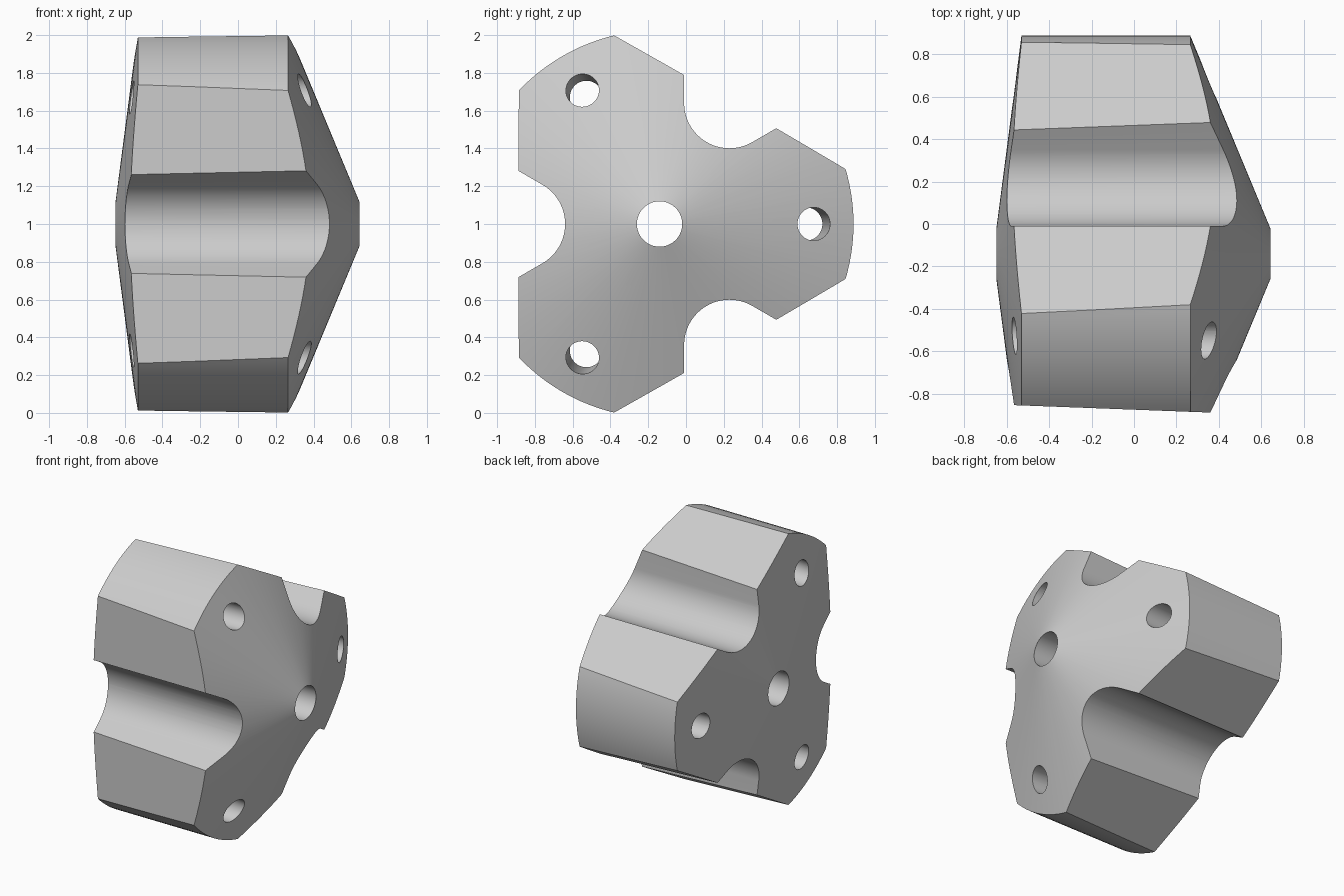
import bpy, bmesh
from math import cos, sin, tan, pi, radians
from mathutils import Matrix, Vector

cube = bpy.data.objects.get("Cube")
if cube:
    bpy.data.objects.remove(cube, do_unlink=True)

grey = bpy.data.materials.new("plain_grey")
grey.use_nodes = True
colour = (0.6, 0.6, 0.6, 1)
grey.diffuse_color = colour
grey.node_tree.nodes["Principled BSDF"].inputs["Base Color"].default_value = colour


def make_object(name, bm):
    bmesh.ops.recalc_face_normals(bm, faces=bm.faces)
    mesh = bpy.data.meshes.new(name)
    bm.to_mesh(mesh)
    bm.free()
    mesh.materials.append(grey)
    obj = bpy.data.objects.new(name, mesh)
    bpy.context.collection.objects.link(obj)
    return obj


def loft(name, back, front, turn=0):
    """Solid between two matching (y, z) sections at x = -1 and x = 1."""
    bm = bmesh.new()
    rings = [[bm.verts.new((x, y, z)) for y, z in section]
             for x, section in ((-1, back), (1, front))]
    for ring in rings:
        bm.faces.new(ring)
    n = len(back)
    for i in range(n):
        j = (i + 1) % n
        bm.faces.new((rings[0][i], rings[0][j], rings[1][j], rings[1][i]))
    bm.transform(Matrix.Rotation(radians(turn), 4, 'X'))
    return make_object(name, bm)


def circle(centre, radius, n=48):
    return [(centre + radius * cos(2 * pi * i / n), radius * sin(2 * pi * i / n))
            for i in range(n)]


def carve(target, tool, operation):
    tool.hide_render = True
    mod = target.modifiers.new("cut", 'BOOLEAN')
    mod.operation, mod.solver, mod.object = operation, 'EXACT', tool
    bpy.context.view_layer.objects.active = target
    bpy.ops.object.modifier_apply(modifier=mod.name)
    bpy.data.objects.remove(tool, do_unlink=True)


# Double-coned body with the central bore, turned about the x axis
bm = bmesh.new()
outer, bore = 1.027, 0.12
profile = [(-0.648, bore), (-0.53, outer), (0.265, outer), (0.642, bore)]
steps = 120
rings = [[bm.verts.new((x, r * cos(2 * pi * s / steps), r * sin(2 * pi * s / steps)))
          for x, r in profile] for s in range(steps)]
for s in range(steps):
    a, b = rings[s], rings[(s + 1) % steps]
    for i in range(4):
        j = (i + 1) % 4
        bm.faces.new((a[i], a[j], b[j], b[i]))
body = make_object("three_lobed_body", bm)

# Three drafted flats around the body
flat, draft = 0.7344, 0.0378
triangle = lambda d: [(2 * d * cos(2 * pi * k / 3), 2 * d * sin(2 * pi * k / 3))
                      for k in range(3)]
carve(body, loft("flats_cutter", triangle(flat - draft), triangle(flat + draft)),
      'INTERSECT')

# Round-bottomed flared groove section
centre, radius, top = 0.74, 0.24, 1.0
arc = [radians(120 + 120 * i / 24) for i in range(25)]
groove = [(centre + radius * cos(t), radius * sin(t)) for t in arc]
lip = groove[0][1] + (top - groove[0][0]) * tan(radians(30))
groove += [(top, -lip), (top, lip)]

# Grooves between the lobes, and a slanted bolt hole through each lobe
for k in range(3):
    carve(body, loft("groove_cutter", groove, groove, 60 + 120 * k), 'DIFFERENCE')
    carve(body, loft("hole_cutter", circle(0.753, 0.088), circle(0.847, 0.088), 120 * k),
          'DIFFERENCE')

# Stand the part on the ground and shade its curved faces
body.data.transform(Matrix.Translation(Vector((0, -0.14, 1))))
bpy.ops.object.select_all(action='DESELECT')
body.select_set(True)
bpy.context.view_layer.objects.active = body
bpy.ops.object.shade_smooth_by_angle(angle=radians(20))
